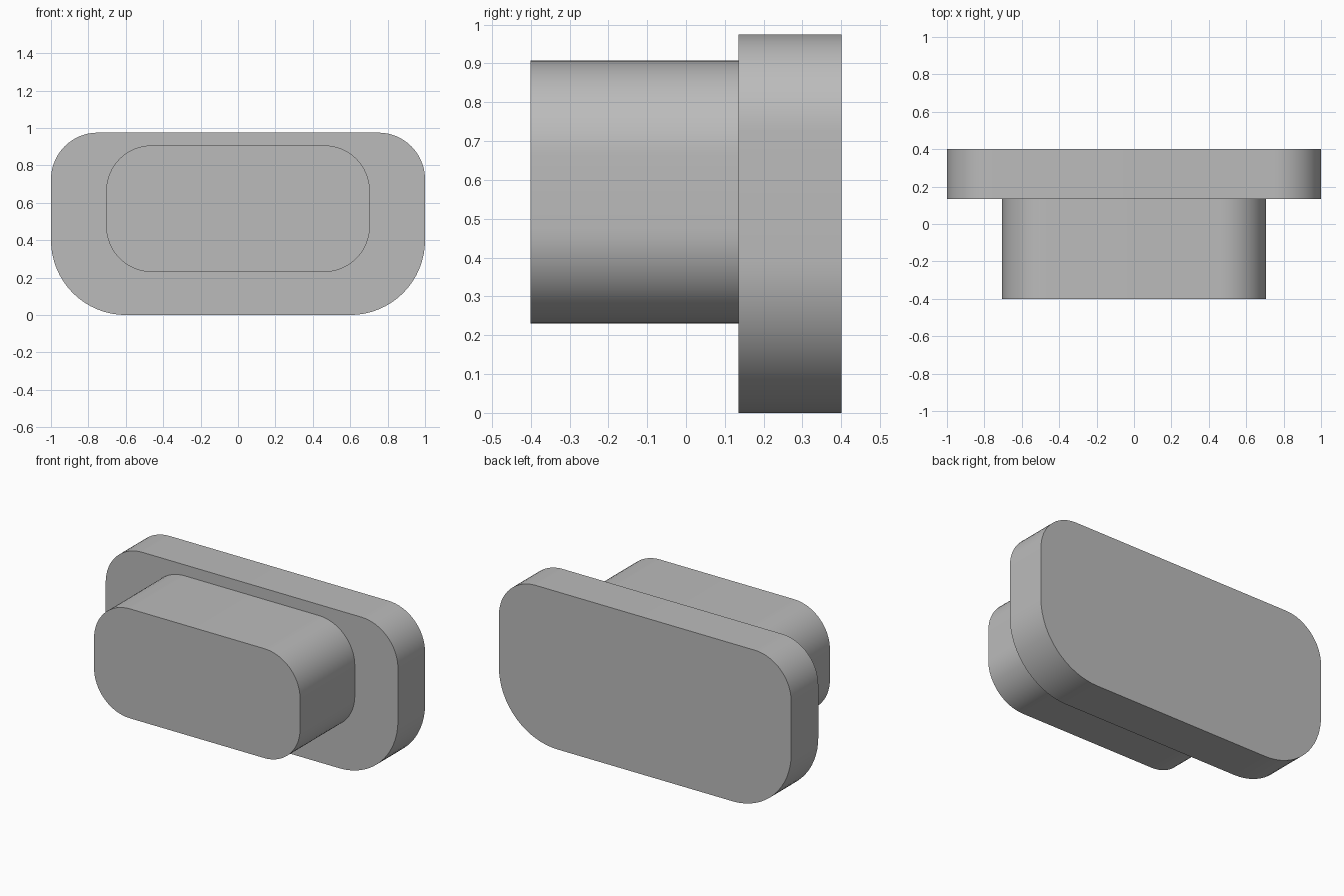
import bpy, bmesh
from math import sin, cos, pi

default = bpy.data.objects.get("Cube")
if default:
    bpy.data.objects.remove(default, do_unlink=True)

grey = bpy.data.materials.new("plain grey")
grey.use_nodes = True
colour = (0.5, 0.5, 0.5, 1)
grey.diffuse_color = colour
grey.node_tree.nodes["Principled BSDF"].inputs["Base Color"].default_value = colour


def rounded_block(name, half_width, bottom, top, front, back, r_bottom, r_top, steps=16):
    """Extrude a rounded rectangle along y, with its own radius for lower and upper corners."""
    corners = [(1, top - r_top, r_top, 0), (-1, top - r_top, r_top, pi / 2),
               (-1, bottom + r_bottom, r_bottom, pi), (1, bottom + r_bottom, r_bottom, 1.5 * pi)]
    bm = bmesh.new()
    outline = []
    for side, z, r, start in corners:
        for i in range(steps + 1):
            a = start + i * pi / 2 / steps
            outline.append(bm.verts.new((side * (half_width - r) + r * cos(a), front, z + r * sin(a))))
    face = bm.faces.new(outline)
    extruded = bmesh.ops.extrude_face_region(bm, geom=[face], use_keep_orig=True)["geom"]
    moved = [v for v in extruded if isinstance(v, bmesh.types.BMVert)]
    bmesh.ops.translate(bm, vec=(0, back - front, 0), verts=moved)
    bmesh.ops.recalc_face_normals(bm, faces=bm.faces)
    mesh = bpy.data.meshes.new(name)
    bm.to_mesh(mesh)
    bm.free()
    mesh.materials.append(grey)
    obj = bpy.data.objects.new(name, mesh)
    bpy.context.collection.objects.link(obj)
    bpy.ops.object.select_all(action="DESELECT")
    obj.select_set(True)
    bpy.context.view_layer.objects.active = obj
    bpy.ops.object.shade_smooth_by_angle()
    return obj


# Wide plate at the back, with larger lower corners
rounded_block("back_plate", 1.0, 0.0, 0.975, 0.135, 0.4, 0.4, 0.25)
# Narrower plug standing out at the front
rounded_block("front_plug", 0.705, 0.23, 0.907, -0.4, 0.135, 0.245, 0.245)
